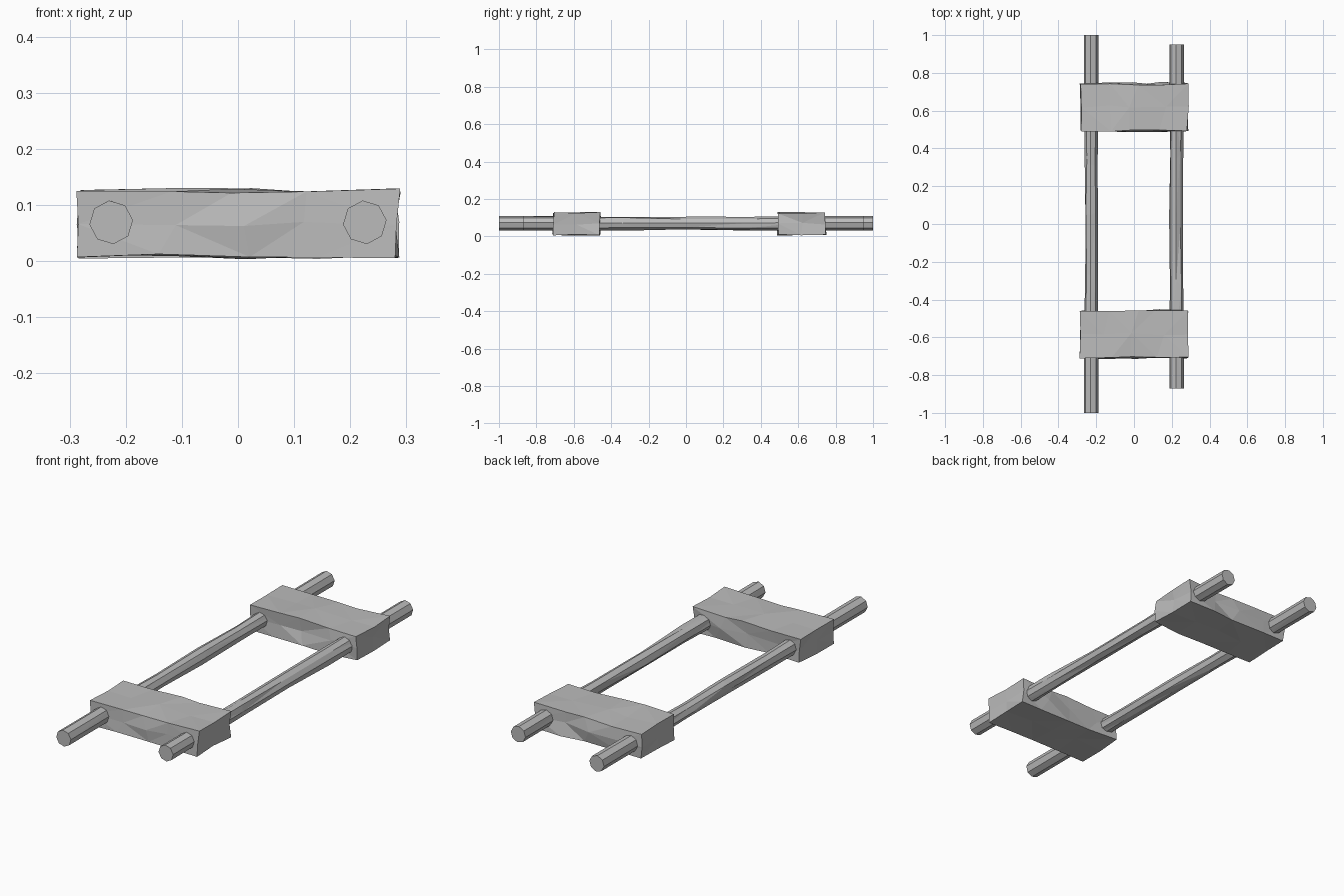
import bpy, bmesh, random
from math import sin, cos, pi
from mathutils import Vector

cube = bpy.data.objects.get("Cube")
if cube:
    bpy.data.objects.remove(cube, do_unlink=True)

# One plain grey for everything
grey = bpy.data.materials.new("weathered grey")
grey.use_nodes = True
colour = (0.5, 0.5, 0.5, 1)
grey.diffuse_color = colour
grey.node_tree.nodes["Principled BSDF"].inputs["Base Color"].default_value = colour


def finish(bm, name):
    bmesh.ops.recalc_face_normals(bm, faces=bm.faces)
    mesh = bpy.data.meshes.new(name)
    bm.to_mesh(mesh)
    bm.free()
    mesh.materials.append(grey)
    bpy.context.collection.objects.link(bpy.data.objects.new(name, mesh))


def plank(name, y0, y1, seed):
    """Rough hewn block: sliced box with gently displaced points."""
    rng = random.Random(seed)
    half = Vector((0.284, (y1 - y0) / 2, 0.059))
    centre = Vector((0, (y0 + y1) / 2, 0.067))
    bm = bmesh.new()
    bmesh.ops.create_cube(bm, size=2)
    bmesh.ops.scale(bm, vec=half, verts=bm.verts)
    cuts = [((1, 0, 0), x) for x in (-0.14, 0, 0.14)] + [((0, 1, 0), 0), ((0, 0, 1), 0)]
    for normal, d in cuts:
        bmesh.ops.bisect_plane(bm, geom=bm.verts[:] + bm.edges[:] + bm.faces[:],
                               plane_co=Vector(normal) * d, plane_no=normal)
    for v in bm.verts:
        inner = abs(v.co.x) < 0.2
        v.co += Vector((rng.uniform(-1, 1) * (0.03 if inner else 0.006),
                        rng.uniform(-1, 1) * (0.009 if inner else 0.004),
                        rng.uniform(-1, 1) * 0.005))
        v.co += centre
        v.co.z = max(v.co.z, 0.002)
    bmesh.ops.triangulate(bm, faces=bm.faces)
    finish(bm, name)


def pole(name, x, y0, y1, rings, seed):
    """Eight-sided pole, clean at the ends and whittled between the planks."""
    rng = random.Random(seed)
    bm = bmesh.new()
    loops = []
    for y, rough in [(y0, 0)] + rings + [(y1, 0)]:
        loop = []
        for i in range(8):
            a = i * pi / 4 + 0.1
            r = 0.039 - rough * rng.uniform(-0.2, 1)
            slide = rough * rng.uniform(-5, 5)
            loop.append(bm.verts.new((x + r * cos(a), y + slide, 0.069 + r * sin(a))))
        loops.append(loop)
    for a, b in zip(loops, loops[1:]):
        for i in range(8):
            j = (i + 1) % 8
            bm.faces.new((a[i], a[j], b[j], b[i]))
    bm.faces.new(loops[0])
    bm.faces.new(loops[-1])
    bmesh.ops.triangulate(bm, faces=[f for f in bm.faces if len(f.verts) == 4])
    finish(bm, name)


plank("front_plank", -0.708, -0.46, 4)
plank("back_plank", 0.495, 0.744, 9)

whittled = [(-0.58, 0.002), (-0.3, 0.009), (0.02, 0.009), (0.33, 0.009), (0.62, 0.002)]
pole("right_pole", -0.226, -1.0, 1.0, whittled, 2)
pole("left_pole", 0.226, -0.87, 0.95, whittled, 7)
